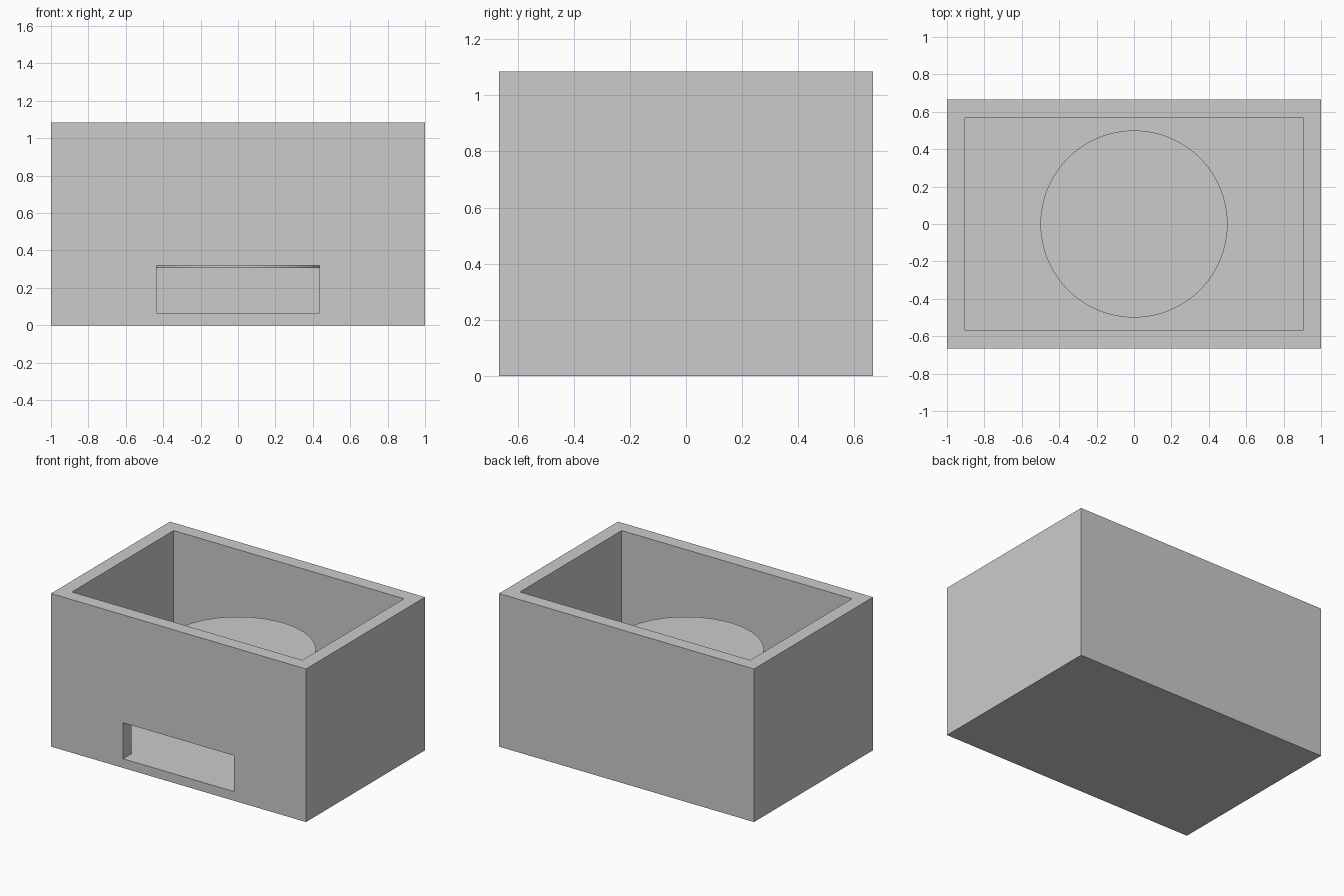
import bpy
import bmesh
from mathutils import Matrix, Vector

old = bpy.data.objects.get("Cube")
if old:
    bpy.data.objects.remove(old, do_unlink=True)

# Single plain grey
GREY = (0.6, 0.6, 0.6, 1.0)
grey = bpy.data.materials.new("plain_grey")
grey.use_nodes = True
grey.diffuse_color = GREY
grey.node_tree.nodes["Principled BSDF"].inputs["Base Color"].default_value = GREY

WIDTH, DEPTH, HEIGHT = 2.0, 1.333, 1.085
WALL, FLOOR = 0.097, 0.065


def finish(bm, name):
    mesh = bpy.data.meshes.new(name)
    bm.to_mesh(mesh)
    bm.free()
    mesh.materials.append(grey)
    obj = bpy.data.objects.new(name, mesh)
    bpy.context.collection.objects.link(obj)
    return obj


def box(name, low, high):
    low, high = Vector(low), Vector(high)
    bm = bmesh.new()
    bmesh.ops.create_cube(bm, size=1, matrix=Matrix.Translation((low + high) / 2)
                          @ Matrix.Diagonal((*(high - low), 1)))
    return finish(bm, name)


def cut(target, cutter):
    cutter.hide_render = True
    cutter.hide_set(True)
    mod = target.modifiers.new(cutter.name, "BOOLEAN")
    mod.operation = "DIFFERENCE"
    mod.solver = "EXACT"
    mod.object = cutter
    bpy.context.view_layer.objects.active = target
    bpy.ops.object.modifier_apply(modifier=mod.name)
    bpy.data.objects.remove(cutter, do_unlink=True)


# Open-topped box with a slot low in the front wall
hx, hy = WIDTH / 2, DEPTH / 2
ix, iy = hx - WALL, hy - WALL
outer_box = box("outer_box", (-hx, -hy, 0), (hx, hy, HEIGHT))
cut(outer_box, box("cavity_cutter", (-ix, -iy, FLOOR), (ix, iy, HEIGHT + 0.2)))
cut(outer_box, box("slot_cutter", (-0.435, -hy - 0.1, FLOOR), (0.435, -iy + 0.05, 0.32)))

# Round drum held inside the box, clear of the floor
drum_bottom, drum_top = 0.305, 0.70
bm = bmesh.new()
bmesh.ops.create_cone(bm, cap_ends=True, segments=96, radius1=0.5, radius2=0.5,
                      depth=drum_top - drum_bottom,
                      matrix=Matrix.Translation((0, 0, (drum_top + drum_bottom) / 2)))
drum = finish(bm, "inner_drum")
bpy.ops.object.select_all(action="DESELECT")
drum.select_set(True)
bpy.context.view_layer.objects.active = drum
bpy.ops.object.shade_smooth_by_angle()
